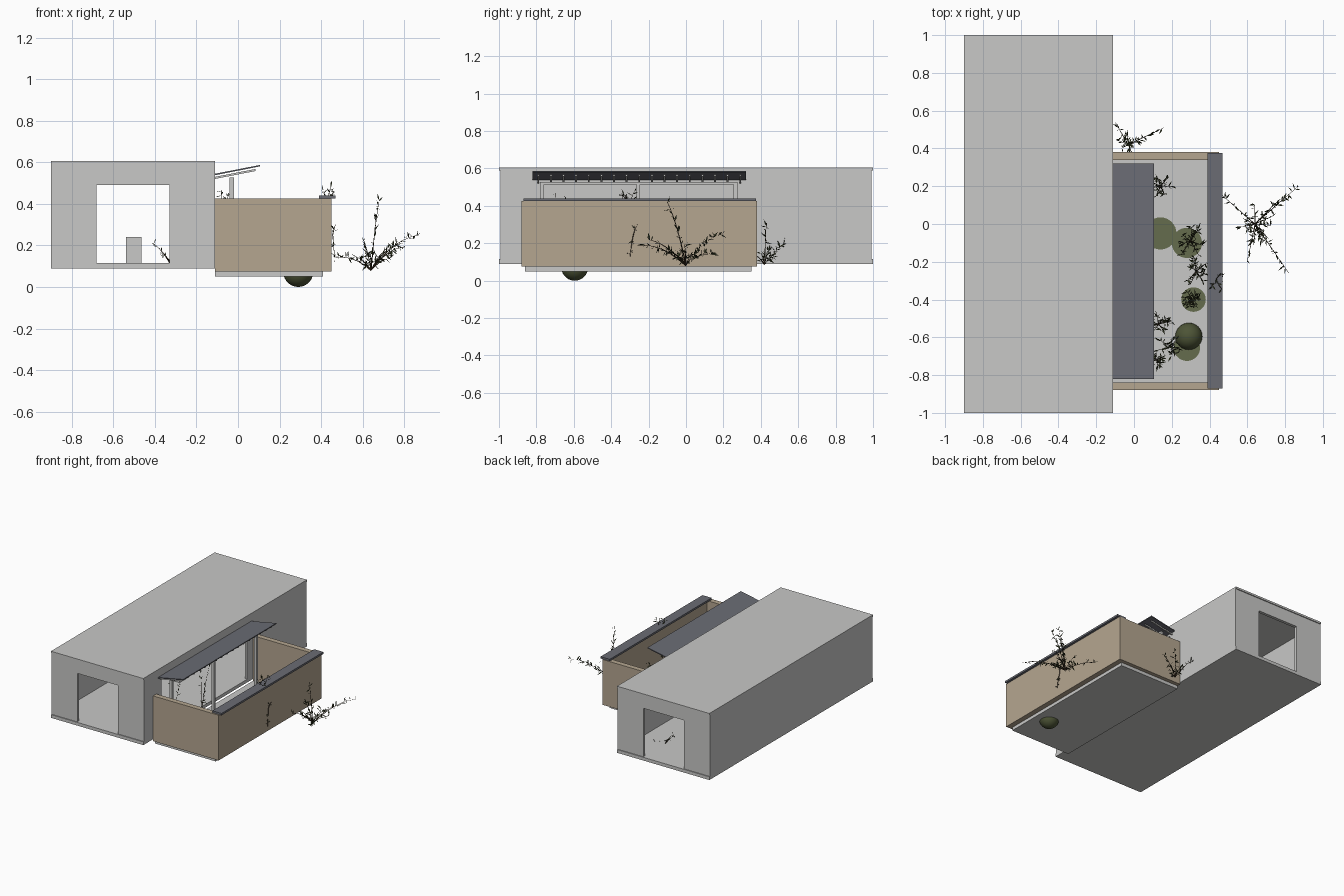
import bpy, bmesh, math, random
from mathutils import Vector, Matrix

random.seed(7)
cube = bpy.data.objects.get("Cube")
if cube:
    bpy.data.objects.remove(cube, do_unlink=True)


def material(name, r, g, b):
    m = bpy.data.materials.new(name)
    m.use_nodes = True
    m.diffuse_color = (r, g, b, 1)
    node = next(n for n in m.node_tree.nodes if n.type == 'BSDF_PRINCIPLED')
    node.inputs["Base Color"].default_value = (r, g, b, 1)
    return m


PLASTER = material("pale grey plaster", .58, .58, .57)
TAN = material("tan wall", .46, .38, .28)
SLATE = material("slate grey roofing", .145, .15, .175)
GRASS = material("olive grass", .13, .15, .075)
BUSH = material("dark green bush", .075, .09, .038)
LEAF = material("dark leaf", .035, .043, .017)
STEM = material("brown stem", .04, .025, .013)


def finish(name, bm, *mats):
    mesh = bpy.data.meshes.new(name)
    bm.to_mesh(mesh)
    bm.free()
    ob = bpy.data.objects.new(name, mesh)
    bpy.context.collection.objects.link(ob)
    for m in mats:
        mesh.materials.append(m)
    return ob


def box(name, x, y, z, mat):
    """Box from (low, high) pairs."""
    bm = bmesh.new()
    size = [b - a for a, b in (x, y, z)]
    mid = [(a + b) / 2 for a, b in (x, y, z)]
    bmesh.ops.create_cube(bm, size=1, matrix=Matrix.Translation(mid) @ Matrix.Diagonal((*size, 1)))
    return finish(name, bm, mat)


def cut(ob, x, y, z):
    cutter = box("cutter", x, y, z, PLASTER)
    cutter.hide_render = True
    mod = ob.modifiers.new("opening", 'BOOLEAN')
    mod.operation, mod.solver, mod.object = 'DIFFERENCE', 'EXACT', cutter
    bpy.context.view_layer.objects.active = ob
    bpy.ops.object.modifier_apply(modifier=mod.name)
    bpy.data.objects.remove(cutter, do_unlink=True)


# House: hollow walls with end doorways and a wide courtyard opening
HOUSE_X = (-.9, -.11)
walls = box("house_walls", HOUSE_X, (-.993, .993), (.115, .59), PLASTER)
cut(walls, (-.88, -.13), (-.97, .97), (.05, .7))
cut(walls, (-.68, -.33), (-1.2, 1.2), (.05, .49))
cut(walls, (-.2, 0), (-.78, .27), (.05, .52))
box("house_floor", HOUSE_X, (-1, 1), (.09, .115), PLASTER)
box("house_roof", HOUSE_X, (-1, 1), (.59, .605), PLASTER)
box("indoor_block", (-.54, -.465), (-.05, .05), (.115, .24), PLASTER)

# Courtyard slab, walls and coping
box("courtyard_slab", (-.11, .41), (-.86, .35), (.05, .075), PLASTER)
box("courtyard_front_wall", (-.11, .45), (-.88, -.84), (.075, .425), TAN)
box("courtyard_back_wall", (-.11, .45), (.34, .38), (.075, .425), TAN)
box("courtyard_side_wall", (.41, .45), (-.84, .34), (.075, .425), TAN)
box("wall_coping", (.39, .468), (-.87, .375), (.425, .44), SLATE)

# Canopy: posts, beam, sloping rafters and roof sheet
for i, y in enumerate((-.77, -.255, .265)):
    box(f"canopy_post_{i + 1}", (-.04, -.02), (y - .01, y + .01), (.075, .525), PLASTER)
box("canopy_beam", (-.04, -.02), (-.78, .275), (.513, .527), PLASTER)


def sloped(name, x0, z0, x1, z1, thick, y0, y1, mat):
    bm = bmesh.new()
    pts = [(x0, z0), (x1, z1), (x1, z1 + thick), (x0, z0 + thick)]
    face = bm.faces.new([bm.verts.new((x, y0, z)) for x, z in pts])
    ext = bmesh.ops.extrude_face_region(bm, geom=[face])
    moved = [v for v in ext["geom"] if isinstance(v, bmesh.types.BMVert)]
    bmesh.ops.translate(bm, vec=(0, y1 - y0, 0), verts=moved)
    bmesh.ops.recalc_face_normals(bm, faces=bm.faces)
    return finish(name, bm, mat)


sloped("canopy_roof", -.11, .538, .105, .58, .007, -.82, .32, SLATE)
for i in range(17):
    y = -.79 + i * .0675
    sloped(f"rafter_{i + 1}", -.11, .52, .085, .558, .01, y - .005, y + .005, PLASTER)

# Ground cover patches and round bush
for i, (x, y, r) in enumerate([(.14, -.05, .085), (.28, -.1, .08), (.315, -.4, .065), (.28, -.655, .07)]):
    bm = bmesh.new()
    bmesh.ops.create_cone(bm, cap_ends=True, segments=32, radius1=r, radius2=r, depth=.006,
                          matrix=Matrix.Translation((x, y, .078)))
    finish(f"grass_patch_{i + 1}", bm, GRASS)
bm = bmesh.new()
bmesh.ops.create_uvsphere(bm, u_segments=24, v_segments=14, radius=.072,
                          matrix=Matrix.Translation((.29, -.595, .072)))
for f in bm.faces:
    f.smooth = True
finish("round_bush", bm, BUSH)


def add_leaf(bm, base, direction, length):
    d = direction.normalized()
    side = d.cross(Vector((random.uniform(-1, 1), random.uniform(-1, 1), 1))).normalized()
    mid = base + d * length * .45
    w = side * length * .13
    bm.faces.new([bm.verts.new(p) for p in (base, mid + w, base + d * length, mid - w)])


def add_stem(bm, root, tip, leaf, density):
    """Arched tapering stem with sprays of narrow leaves."""
    root, tip = Vector(root), Vector(tip)
    span = tip - root
    bend = Vector((0, 0, .2 * span.length))
    rings, n = [], 6
    for i in range(n + 1):
        t = i / n
        p = root + span * t + bend * t * (1 - t) * 2
        r = .003 * (1 - .7 * t)
        rings.append([bm.verts.new(p + Vector((r * math.cos(a), r * math.sin(a), r * math.sin(a))))
                      for a in (0, math.tau / 3, 2 * math.tau / 3)])
    for a, b in zip(rings, rings[1:]):
        for k in range(3):
            bm.faces.new((a[k], a[(k + 1) % 3], b[(k + 1) % 3], b[k])).material_index = 1
    for _ in range(max(6, int(span.length * density))):
        t = random.uniform(.15, 1)
        p = root + span * t + bend * t * (1 - t) * 2
        jitter = Vector([random.gauss(0, 1) for _ in range(3)]).normalized()
        add_leaf(bm, p, span.normalized() * .7 + jitter, leaf * random.uniform(.6, 1.2))


def plant(name, root, tips, leaf=.035, density=75, sprigs=0, spread=.08, height=.12):
    bm = bmesh.new()
    for tip in tips:
        add_stem(bm, root, tip, leaf, density)
    for i in range(sprigs):
        a = math.tau * i / sprigs + random.uniform(-.4, .4)
        r = spread * random.uniform(.5, 1)
        tip = Vector(root) + Vector((r * math.cos(a), r * math.sin(a), height * random.uniform(.3, 1)))
        add_stem(bm, root, tip, leaf, density)
    return finish(name, bm, LEAF, STEM)


# Shrubs outside the courtyard
plant("side_shrub", (.64, .0, .08),
      [(.68, -.1, .42), (.87, .2, .25), (.82, -.26, .19), (.47, .15, .14), (.6, -.2, .22), (.76, .12, .2)],
      sprigs=8, spread=.11, height=.15)
plant("back_shrub", (-.03, .42, .085), [(.16, .51, .17), (-.02, .43, .31), (-.1, .54, .2)],
      sprigs=5, spread=.07, height=.1)

# Courtyard, coping and indoor plants
for i, (x, y, h, r) in enumerate([(.14, .2, .17, .09), (.3, -.09, .2, .09), (.33, -.25, .2, .09),
                                  (.31, -.4, .16, .06), (.13, -.53, .18, .07), (.2, -.65, .15, .08),
                                  (.12, -.72, .14, .05)]):
    plant(f"courtyard_plant_{i + 1}", (x, y, .08), [], sprigs=7, spread=r, height=h)
plant("coping_plant", (.43, -.3, .41), [(.47, -.35, .46), (.45, -.27, .49), (.41, -.33, .46)], leaf=.03)
plant("trailing_plant", (.455, -.28, .25), [(.465, -.3, .12), (.47, -.26, .3)], leaf=.025)
for i, y in enumerate((-.68, -.32)):
    plant(f"climbing_plant_{i + 1}", (-.09, y, .08), [(-.08, y - .02, .47), (-.05, y + .04, .44)],
          leaf=.03, density=35)
plant("indoor_plant", (-.32, .72, .1), [(-.41, .74, .21), (-.25, .74, .1), (-.36, .66, .16)], leaf=.03)
